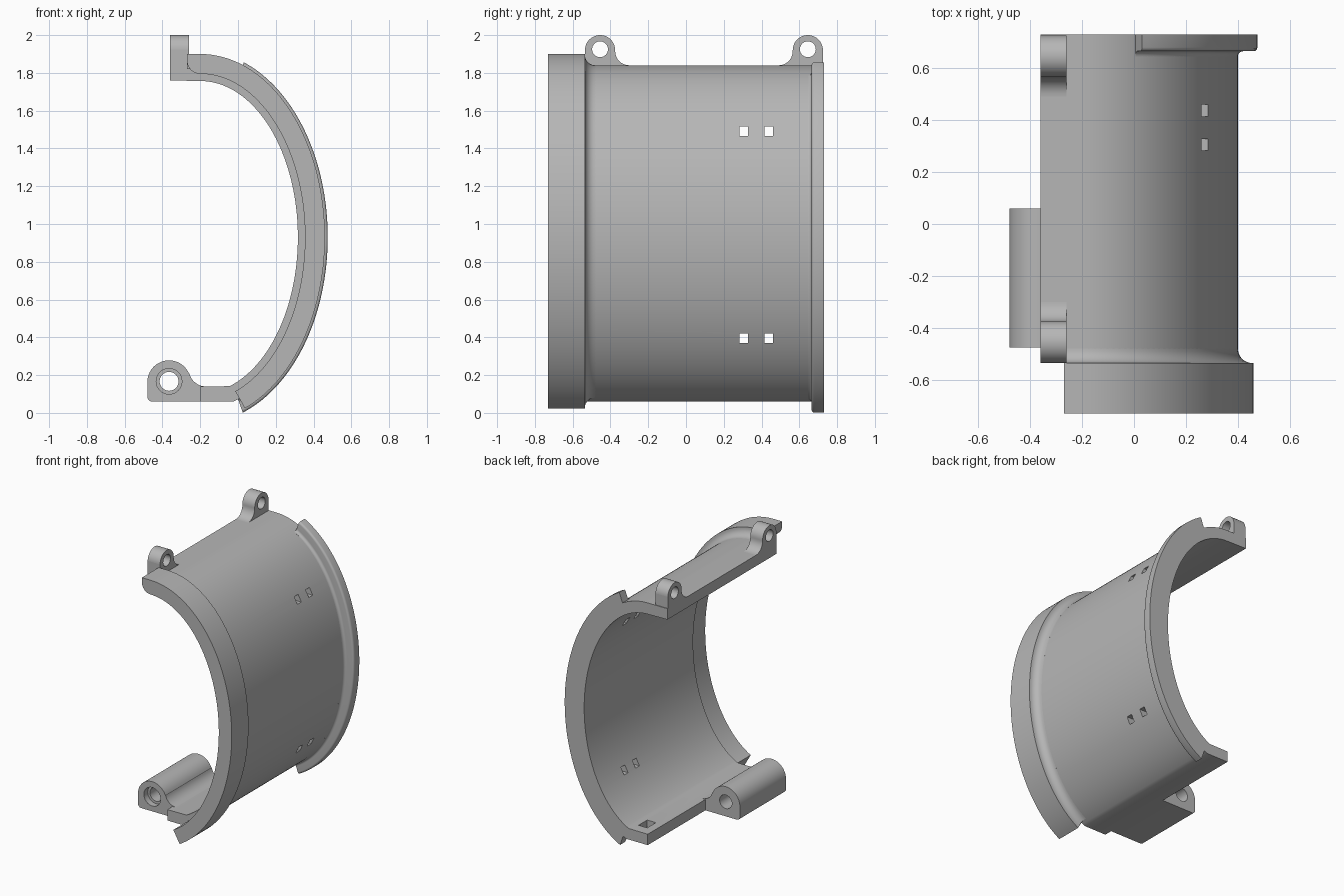
import bpy, bmesh
from math import sin, cos, radians

if "Cube" in bpy.data.objects:
    bpy.data.objects.remove(bpy.data.objects["Cube"])

grey = bpy.data.materials.new("plain grey")
grey.use_nodes = True
colour = (0.47, 0.47, 0.47, 1)
grey.diffuse_color = colour
grey.node_tree.nodes["Principled BSDF"].inputs["Base Color"].default_value = colour

CX, CZ = -0.2, 0.93      # centre of the elliptical shell
FRONT, SEAM, BACK = -0.73, -0.535, 0.73


def finish(name, bm):
    bmesh.ops.recalc_face_normals(bm, faces=bm.faces)
    mesh = bpy.data.meshes.new(name)
    bm.to_mesh(mesh)
    bm.free()
    mesh.materials.append(grey)
    ob = bpy.data.objects.new(name, mesh)
    bpy.context.collection.objects.link(ob)
    return ob


def activate(ob):
    bpy.ops.object.select_all(action='DESELECT')
    ob.select_set(True)
    bpy.context.view_layer.objects.active = ob


def prism(name, pts, lo, hi, axis="y"):
    """Extrude a 2D outline: (x, z) along y, or (y, z) along x."""
    bm = bmesh.new()
    place = (lambda u, v, t: (u, t, v)) if axis == "y" else (lambda u, v, t: (t, u, v))
    rings = [[bm.verts.new(place(u, v, t)) for u, v in pts] for t in (lo, hi)]
    n = len(pts)
    for ring in rings:
        bm.faces.new(ring)
    for i in range(n):
        j = (i + 1) % n
        bm.faces.new((rings[0][i], rings[0][j], rings[1][j], rings[1][i]))
    return finish(name, bm)


def arc(cx, cz, r, a, b, n=16):
    return [(cx + r * cos(radians(a + (b - a) * i / n)),
             cz + r * sin(radians(a + (b - a) * i / n))) for i in range(n + 1)]


def shell_point(d, deg):
    """Point on the shell's outer ellipse, offset outward by d."""
    return CX + (0.6 + d) * cos(radians(deg)), CZ + (0.91 + d) * sin(radians(deg))


def shell_arc(d, a, b, n=72):
    return [shell_point(d, a + (b - a) * i / n) for i in range(n + 1)]


def sweep(name, section, a, b, flat_x=None, n=72):
    """Carry a (y, offset) section round the shell, with an optional flat run."""
    bm = bmesh.new()
    rings = []
    for i in range(n + 1):
        ring = []
        for y, d in section:
            x, z = shell_point(d, a + (b - a) * i / n)
            ring.append(bm.verts.new((x, y, z)))
        rings.append(ring)
    if flat_x is not None:
        rings.append([bm.verts.new((flat_x, v.co.y, v.co.z)) for v in rings[-1]])
    m = len(section)
    for r, s in zip(rings, rings[1:]):
        for i in range(m):
            j = (i + 1) % m
            bm.faces.new((r[i], r[j], s[j], s[i]))
    bm.faces.new(rings[0])
    bm.faces.new(rings[-1])
    return finish(name, bm)


def cut(ob, cutter):
    mod = ob.modifiers.new("cut", 'BOOLEAN')
    mod.operation, mod.solver, mod.object = 'DIFFERENCE', 'EXACT', cutter
    activate(ob)
    bpy.ops.object.modifier_apply(modifier=mod.name)
    bpy.data.objects.remove(cutter)


def circle(cx, cz, r):
    return arc(cx, cz, r, 0, 360, 32)[:-1]


def rect(cu, cv, w, h):
    return [(cu - w / 2, cv - h / 2), (cu + w / 2, cv - h / 2),
            (cu + w / 2, cv + h / 2), (cu - w / 2, cv + h / 2)]


# Half shell with flat top edge and flat bottom plate
outline = ([(-0.36, 1.84)] + shell_arc(0, 90, -73)
           + [(CX, 0.06), (CX, 0.14)] + shell_arc(-0.083, -72.5, 90) + [(-0.36, 1.76)])
shell = prism("shell", outline, SEAM, BACK)

# Square slots through the wall, and the pocket in the bottom plate
for y in (0.305, 0.437):
    for z in (1.49, 0.395):
        cut(shell, prism("slot_cutter", rect(y, z, 0.045, 0.05), 0, 1, "x"))
cut(shell, prism("pocket_cutter", rect(-0.105, 0.14, 0.07, 0.1), 0.55, 0.65))

# Front collar with a rounded free end
collar_outline = ([(-0.27, 1.9)] + shell_arc(0.06, 90, -69)
                  + shell_arc(-0.045, -70.5, 90) + arc(CX, 1.865, 0.07, 270, 180, 8))
collar = prism("front_collar", collar_outline, FRONT, SEAM)

# Concave blend from the collar down to the shell
cove = [(SEAM - 0.01, -0.02), (SEAM - 0.01, 0.055), (SEAM, 0.055)]
cove += arc(SEAM + 0.055, 0.055, 0.055, 180, 270, 8) + [(SEAM + 0.055, -0.02)]
collar_blend = sweep("collar_blend", cove, -69, 90, -0.27)

# Rear flange with a small blend and a rounded rim
rim = [(BACK, -0.02), (BACK, 0.075)] + arc(0.68, 0.06, 0.015, 90, 180, 4)
rim += arc(0.645, 0.02, 0.02, 0, -90, 6) + [(0.645, -0.02)]
flange = sweep("rear_flange", rim, -70.5, 70)

# Pair of hinge lugs on the top edge
lugs = []
for name, cy, side in (("front_top_lug", -0.455, -1), ("rear_top_lug", 0.645, 1)):
    half = ([(0.08, 1.765), (0.08, 1.925)] + arc(0, 1.92, 0.08, 0, 180, 24)
            + arc(-0.155, 1.915, 0.075, 0, -90, 10) + [(-0.155, 1.8), (-0.08, 1.765)])
    lug = prism(name, [(cy + side * u, v) for u, v in half], -0.36, -0.26, "x")
    cut(lug, prism("lug_cutter", circle(cy, 1.925, 0.042), -0.5, 0, "x"))
    lugs.append(lug)

# Bottom barrel with a counterbored hole, blended into the plate
barrel_outline = (arc(-0.365, 0.163, 0.115, 180, 23, 24) + arc(-0.17, 0.23, 0.09, 195, 270, 10)
                  + [(-0.17, 0.06)] + arc(-0.455, 0.085, 0.025, 270, 180, 6))
barrel = prism("bottom_barrel", barrel_outline, -0.475, 0.06)
cut(barrel, prism("bore_cutter", circle(-0.365, 0.167, 0.05), -1, 1))
cut(barrel, prism("counterbore_cutter", circle(-0.365, 0.167, 0.068), -1, -0.43))

for ob in [shell, collar, collar_blend, flange, barrel] + lugs:
    activate(ob)
    bpy.ops.object.shade_smooth_by_angle(angle=radians(30))
